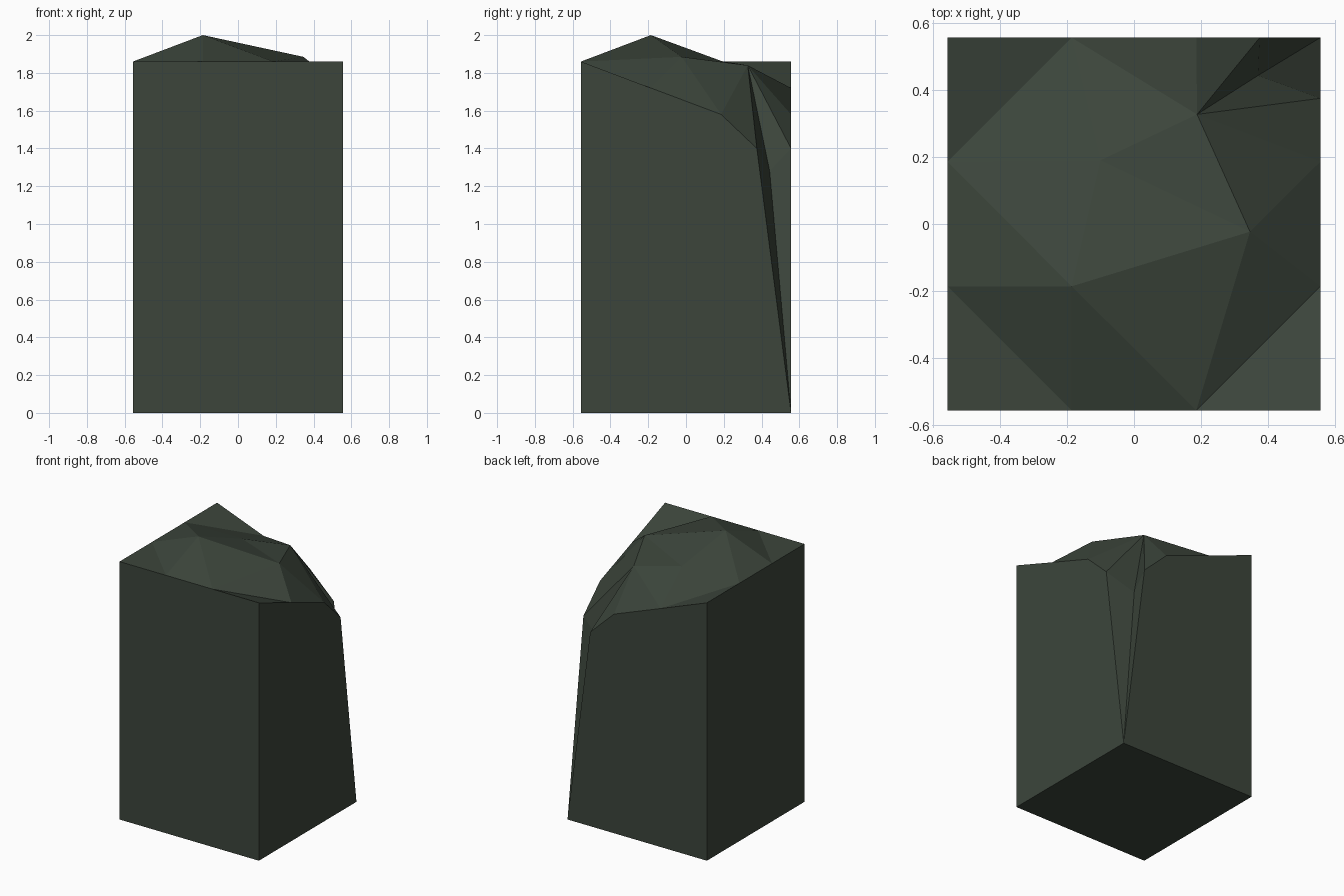
import bpy, bmesh

if "Cube" in bpy.data.objects:
    bpy.data.objects.remove(bpy.data.objects["Cube"])

# A rough-hewn stone block: square column with a faceted, chipped crown
H, T = 0.556, 0.186      # half width, third-point of each edge
TOP = 1.86

stone = bpy.data.materials.new("dark green stone")
stone.diffuse_color = (0.045, 0.060, 0.044, 1)
stone.use_nodes = True
stone.node_tree.nodes["Principled BSDF"].inputs["Base Color"].default_value = stone.diffuse_color

# Rim points along the right edge; the back edge is the same mirrored across x = y
worn = {"1": (-T, 1.72), "2": (T, 1.58), "3": (0.375, 1.40)}
pts = {}
for n, (t, z) in worn.items():
    pts["r" + n] = (H, t, z)
    pts["b" + n] = (t, H, z)
for n, t in (("1", -T), ("2", T)):          # unworn front and left edges
    pts["f" + n] = (t, -H, TOP)
    pts["l" + n] = (-H, t, TOP)
# Corners: upper (c) and base (g); the back-right upper corner is broken off
for n, x, y in (("fl", -H, -H), ("fr", H, -H), ("br", H, H), ("bl", -H, H)):
    pts["g" + n] = (x, y, 0)
    if n != "br":
        pts["c" + n] = (x, y, TOP)
# Inner crown points
pts.update(chip=(0.37, 0.443, 1.28), peak=(-T, -T, 2.0), east=(0.346, -0.023, 1.885),
           north=(0.188, 0.327, 1.84), mid=(-0.10, 0.19, 1.862))

faces = [
    # base and side walls
    "gfl gbl gbr gfr", "gfl gfr cfr f2 f1 cfl", "gfl cfl l1 l2 cbl gbl",
    "gfr gbr r3 r2 r1 cfr", "gbl cbl b1 b2 b3 gbr",
    "gbr chip r3", "gbr b3 chip",
    # crown, front and left
    "cfl f1 l1", "l1 f1 peak", "f1 f2 peak", "f2 east peak", "f2 cfr r1",
    "f2 r1 east", "r1 r2 east", "l1 peak l2", "l2 peak mid", "l2 mid b1", "l2 b1 cbl",
    # crown, middle and chipped corner
    "peak east mid", "mid east north", "mid north b1", "north b2 b1",
    "east r2 north", "north r2 r3", "north r3 chip", "north chip b3", "north b3 b2",
]

bm = bmesh.new()
v = {n: bm.verts.new(p) for n, p in pts.items()}
for f in faces:
    bm.faces.new([v[n] for n in f.split()])
bmesh.ops.recalc_face_normals(bm, faces=bm.faces[:])
me = bpy.data.meshes.new("stone_block")
bm.to_mesh(me)
bm.free()
me.materials.append(stone)
bpy.context.collection.objects.link(bpy.data.objects.new("stone_block", me))
